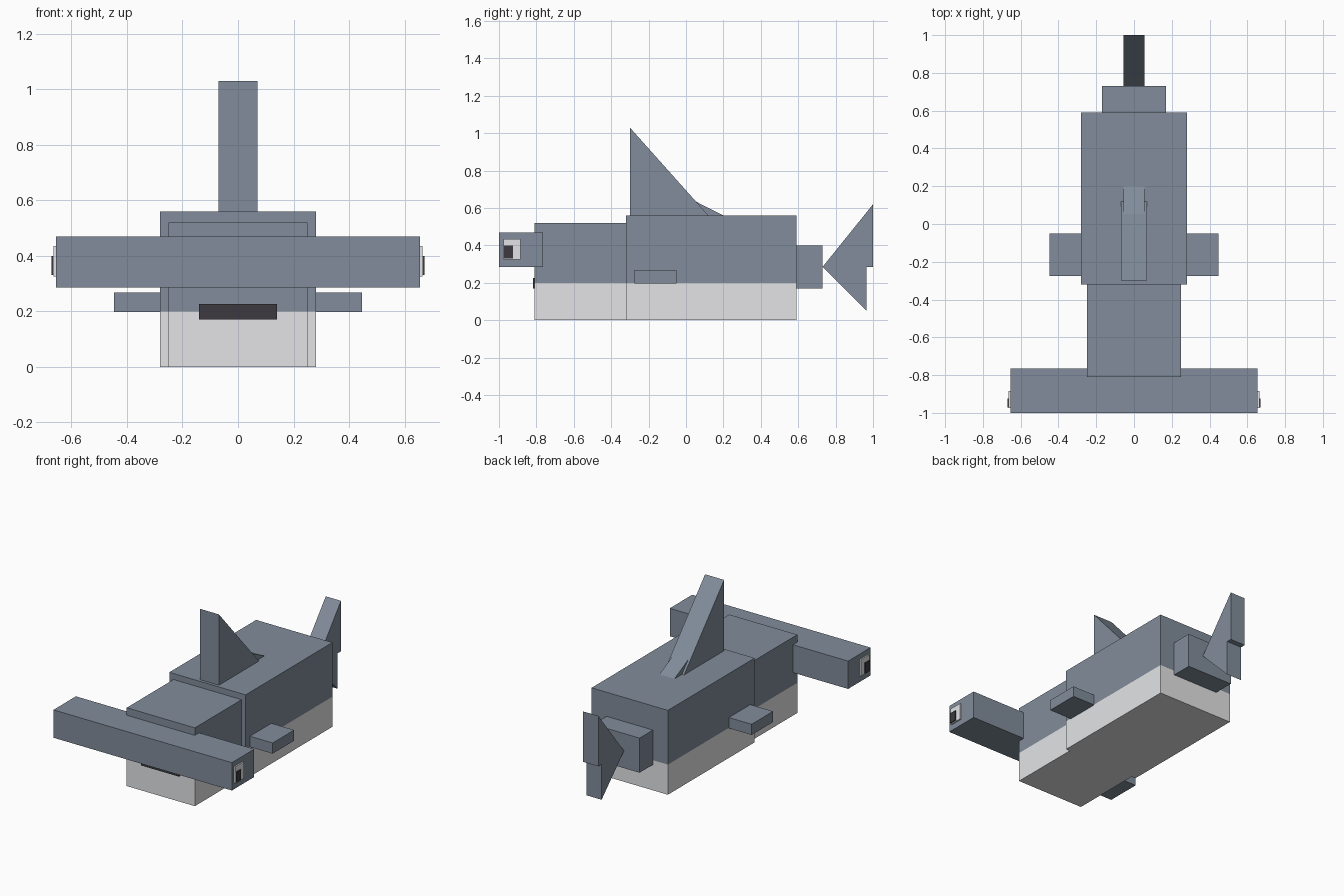
import bpy, bmesh

if "Cube" in bpy.data.objects:
    bpy.data.objects.remove(bpy.data.objects["Cube"])


def material(name, rgb):
    m = bpy.data.materials.new(name)
    m.diffuse_color = (*rgb, 1)
    m.use_nodes = True
    m.node_tree.nodes["Principled BSDF"].inputs["Base Color"].default_value = m.diffuse_color
    return m


SLATE = material("slate_blue", (0.22, 0.265, 0.325))
WHITE = material("belly_white", (0.77, 0.775, 0.79))
DARK = material("dark_grey", (0.045, 0.042, 0.05))


def finish(name, bm, *mats):
    bmesh.ops.recalc_face_normals(bm, faces=bm.faces)
    me = bpy.data.meshes.new(name)
    bm.to_mesh(me)
    bm.free()
    for m in mats:
        me.materials.append(m)
    ob = bpy.data.objects.new(name, me)
    bpy.context.collection.objects.link(ob)
    return ob


def box_mesh(x0, x1, y0, y1, z0, z1):
    bm = bmesh.new()
    bmesh.ops.create_cube(bm, size=1)
    for v in bm.verts:
        v.co.x = x1 if v.co.x > 0 else x0
        v.co.y = y1 if v.co.y > 0 else y0
        v.co.z = z1 if v.co.z > 0 else z0
    return bm


def box(name, mat, *bounds):
    return finish(name, box_mesh(*bounds), mat)


def body(name, *bounds):
    # Cut at the waterline, pale underneath
    bm = box_mesh(*bounds)
    bmesh.ops.bisect_plane(bm, geom=bm.verts[:] + bm.edges[:] + bm.faces[:],
                           plane_co=(0, 0, 0.2), plane_no=(0, 0, 1))
    for f in bm.faces:
        f.material_index = int(f.calc_center_median().z < 0.2)
    return finish(name, bm, SLATE, WHITE)


def fin(name, half_width, profile):
    # Extrude a (y, z) profile across x
    bm = bmesh.new()
    f = bm.faces.new([bm.verts.new((-half_width, y, z)) for y, z in profile])
    ext = bmesh.ops.extrude_face_region(bm, geom=[f])
    verts = [g for g in ext["geom"] if isinstance(g, bmesh.types.BMVert)]
    bmesh.ops.translate(bm, verts=verts, vec=(2 * half_width, 0, 0))
    return finish(name, bm, SLATE)


# Body blocks, wide head and tail root
body("rear_body", -0.28, 0.28, -0.32, 0.59, 0, 0.56)
body("front_body", -0.25, 0.25, -0.81, -0.32, 0, 0.52)
box("hammer_head", SLATE, -0.655, 0.655, -1.0, -0.765, 0.285, 0.47)
box("tail_root", SLATE, -0.17, 0.17, 0.59, 0.73, 0.17, 0.4)
box("mouth", DARK, -0.14, 0.14, -0.819, -0.81, 0.17, 0.226)

# Dorsal fin with its trailing wedge
fin("dorsal_fin", 0.07, [(-0.3, 0.56), (-0.3, 1.03), (0.12, 0.56)])
fin("dorsal_wedge", 0.055, [(0.0, 0.56), (0.05, 0.636), (0.2, 0.56)])

# Tail fin lobes
fin("upper_tail_fin", 0.056, [(0.73, 0.285), (1.0, 0.62), (1.0, 0.285)])
fin("lower_tail_fin", 0.056, [(0.73, 0.285), (0.965, 0.285), (0.965, 0.05)])

# Side fins and eyes on both sides
for side, s in (("left", -1), ("right", 1)):
    def span(a, b):
        return sorted((s * a, s * b))
    box(side + "_side_fin", SLATE, *span(0.28, 0.447), -0.275, -0.05, 0.197, 0.268)
    box(side + "_eye", WHITE, *span(0.655, 0.664), -0.975, -0.885, 0.325, 0.435)
    box(side + "_pupil", DARK, *span(0.664, 0.671), -0.972, -0.925, 0.33, 0.4)
